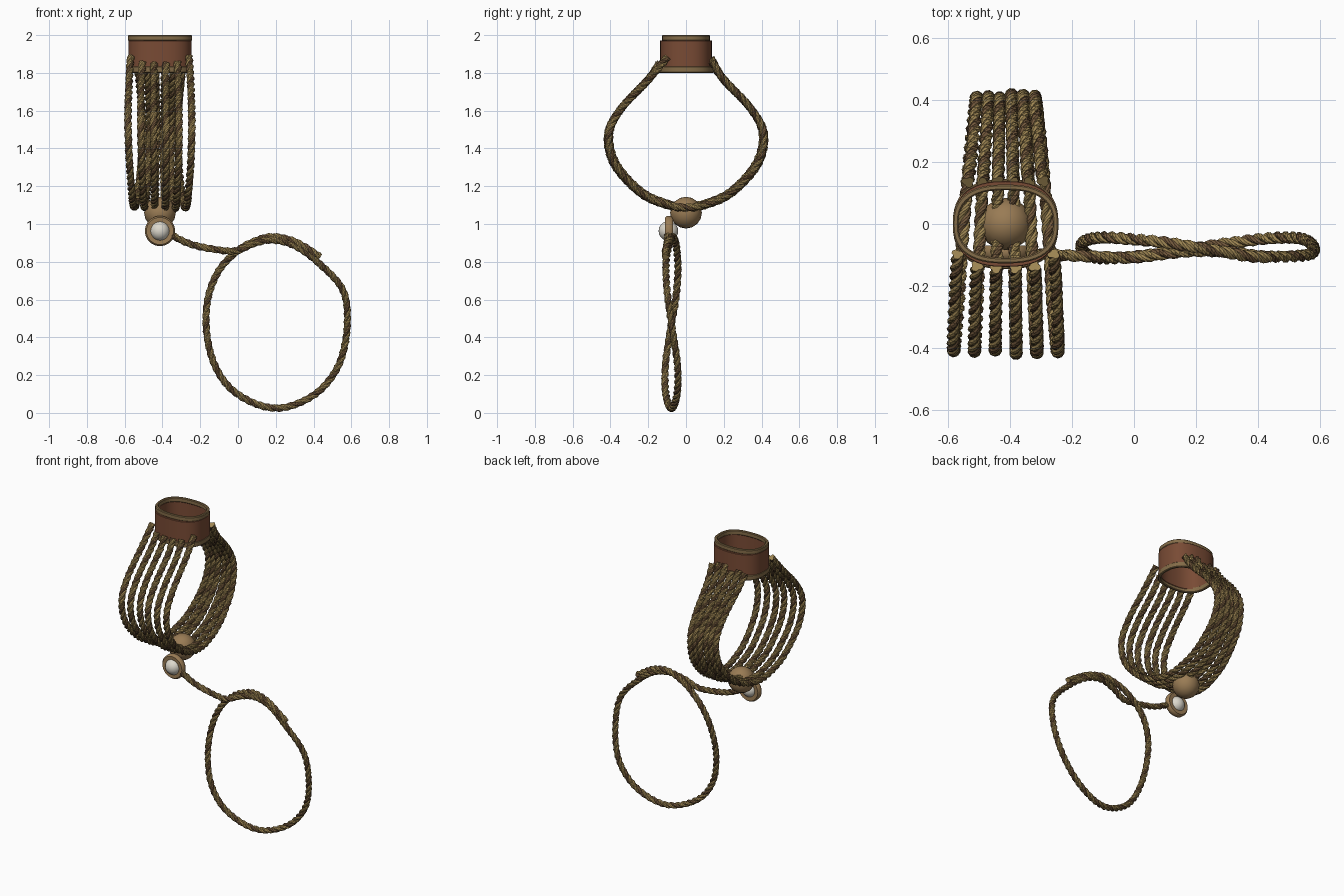
import bpy, bmesh, math, random
from mathutils import Vector

random.seed(4)
if "Cube" in bpy.data.objects:
    bpy.data.objects.remove(bpy.data.objects["Cube"])


def material(name, rgb):
    m = bpy.data.materials.new(name)
    m.use_nodes = True
    m.diffuse_color = (*rgb, 1)
    bsdf = next(n for n in m.node_tree.nodes if n.type == 'BSDF_PRINCIPLED')
    bsdf.inputs["Base Color"].default_value = (*rgb, 1)
    return m


GOLD = material("gold rope", (0.34, 0.235, 0.085))
UMBER = material("brown rope", (0.17, 0.098, 0.045))
LEATHER = material("brown leather", (0.19, 0.07, 0.035))
TRIM = material("olive trim", (0.23, 0.15, 0.065))
WOOD = material("tan wood", (0.32, 0.2, 0.09))
PEARL = material("pearl white", (0.72, 0.69, 0.61))
CX = -0.413


def finish(bm, name, mats, smooth=True):
    bmesh.ops.recalc_face_normals(bm, faces=bm.faces)
    me = bpy.data.meshes.new(name)
    bm.to_mesh(me)
    bm.free()
    ob = bpy.data.objects.new(name, me)
    bpy.context.collection.objects.link(ob)
    for m in mats:
        me.materials.append(m)
    if smooth:
        bpy.ops.object.select_all(action='DESELECT')
        bpy.context.view_layer.objects.active = ob
        ob.select_set(True)
        bpy.ops.object.shade_smooth_by_angle(angle=math.radians(40))
    return ob


def smooth_path(points, step):
    """Catmull-Rom curve through the points, resampled at an even step."""
    p = [Vector(q) for q in points]
    p = [2 * p[0] - p[1]] + p + [2 * p[-1] - p[-2]]
    dense = []
    for a, b, c, d in zip(p, p[1:], p[2:], p[3:]):
        for i in range(24):
            t = i / 24
            dense.append(0.5 * (2 * b + (c - a) * t + (2 * a - 5 * b + 4 * c - d) * t * t
                                + (3 * b - a - 3 * c + d) * t ** 3))
    dense.append(p[-2])
    out, gone = [dense[0]], 0
    for a, b in zip(dense, dense[1:]):
        gone += (b - a).length
        if gone >= step:
            out.append(b)
            gone = 0
    return out


def rope(name, points, radius=0.022, pitch=0.125):
    """Three twisted strands swept along a path."""
    step, strands, per = 0.011, 3, 4
    n = strands * per
    path = smooth_path(points, step)
    bm = bmesh.new()
    rings, side, turn = [], None, random.random() * 6
    for i, c in enumerate(path):
        tan = (path[min(i + 1, len(path) - 1)] - path[max(i - 1, 0)]).normalized()
        if side is None:
            side = tan.orthogonal()
        side = (side - tan * side.dot(tan)).normalized()
        up = tan.cross(side)
        if i:
            turn += math.tau * (c - path[i - 1]).length / pitch
        ring = []
        for k in range(n):
            lobe = abs(math.sin(math.pi * k / per))
            r = radius * (0.66 + 0.34 * lobe)
            a = math.tau * k / n + turn
            ring.append(bm.verts.new(c + r * (math.cos(a) * side + math.sin(a) * up)))
        rings.append(ring)
    for a, b in zip(rings, rings[1:]):
        for k in range(n):
            j = (k + 1) % n
            f = bm.faces.new((a[k], a[j], b[j], b[k]))
            f.material_index = 1 if k // per == 0 else 0
    bm.faces.new(rings[0])
    bm.faces.new(rings[-1])
    return finish(bm, name, [GOLD, UMBER], smooth=False)


def oval_ring(name, half_x, half_y, z0, z1, wall, mat, bevel=0.0):
    """Hollow rounded-oblong ring."""
    n, power = 48, 2 / 2.5
    bm = bmesh.new()
    section = [(0, z0 + bevel), (0, z1 - bevel), (bevel, z1), (wall - bevel, z1),
               (wall, z1 - bevel), (wall, z0 + bevel), (wall - bevel, z0), (bevel, z0)]
    loops = []
    for i in range(n):
        a = math.tau * i / n
        c, s = math.cos(a), math.sin(a)
        ex = math.copysign(abs(c) ** power, c)
        ey = math.copysign(abs(s) ** power, s)
        loops.append([bm.verts.new((CX + ex * (half_x - d), ey * (half_y - d), z))
                      for d, z in section])
    m = len(section)
    for i in range(n):
        a, b = loops[i], loops[(i + 1) % n]
        for k in range(m):
            j = (k + 1) % m
            bm.faces.new((a[k], a[j], b[j], b[k]))
    return finish(bm, name, [mat])


def ball(name, centre, radius, mat, segments=24):
    bm = bmesh.new()
    bmesh.ops.create_uvsphere(bm, u_segments=segments, v_segments=segments // 2, radius=radius)
    bmesh.ops.translate(bm, verts=bm.verts, vec=centre)
    return finish(bm, name, [mat])


# Leather collar with trims
oval_ring("leather_collar", 0.168, 0.138, 1.82, 1.972, 0.014, LEATHER, 0.002)
oval_ring("upper_trim", 0.17, 0.127, 1.97, 2.0, 0.018, TRIM, 0.004)
oval_ring("lower_trim", 0.17, 0.145, 1.8, 1.835, 0.018, TRIM, 0.004)

# Six cage ropes: side profile (y, z) and fan half-width at each point
profile = [(-0.2, 1.765, 0.162), (-0.34, 1.615, 0.168), (-0.408, 1.48, 0.168),
           (-0.375, 1.32, 0.162), (-0.24, 1.17, 0.15), (-0.1, 1.105, 0.142),
           (0.0, 1.09, 0.135), (0.1, 1.105, 0.127), (0.24, 1.17, 0.115),
           (0.375, 1.32, 0.1), (0.408, 1.48, 0.093), (0.34, 1.615, 0.098),
           (0.2, 1.765, 0.112)]
for i in range(6):
    f = i / 2.5 - 1
    wobble = random.uniform(-0.012, 0.018)
    grow = 1 + wobble
    end_y = 0.142 - 0.045 * f ** 4
    top = 1.85 + 0.035 * f ** 4
    points = [(CX + f * 0.155, -end_y, top)]
    points += [(CX + f * w, y * grow, z - wobble * 0.4) for y, z, w in profile]
    points += [(CX + f * 0.122, 0.132, 1.865 + wobble)]
    rope(f"cage_rope_{i + 1}", points)

# Wooden knob under the cage
ball("wooden_knob", (CX, 0, 1.06), 0.084, WOOD, 16)

# Pearl held in a wooden ring
ball("pearl", (CX, -0.093, 0.963), 0.052, PEARL)
bm = bmesh.new()
section = [(0.046, -0.018), (0.072, -0.02), (0.08, -0.01), (0.08, 0.01), (0.072, 0.02), (0.046, 0.018)]
edge = [bm.verts.new((CX + r, -0.09 + y, 0.963)) for r, y in section]
loop = [bm.edges.new((edge[k], edge[(k + 1) % 6])) for k in range(6)]
bmesh.ops.spin(bm, geom=edge + loop, cent=(CX, -0.09, 0.963), axis=(0, 1, 0),
               angle=math.tau, steps=32, use_merge=True)
bmesh.ops.remove_doubles(bm, verts=bm.verts, dist=0.0005)
finish(bm, "pearl_ring", [WOOD])

# Hanging loop: lead-in, once around, then a short overlapping tail
lead = [(-0.35, -0.095, 0.94), (-0.25, -0.1, 0.893), (-0.12, -0.105, 0.865),
        (-0.01, -0.108, 0.858), (0.08, -0.098, 0.895), (0.18, -0.088, 0.915),
        (0.3, -0.09, 0.885), (0.42, -0.105, 0.8), (0.555, -0.1, 0.65)]
around = [(0.578, 0.46), (0.54, 0.27), (0.45, 0.135), (0.33, 0.055), (0.2, 0.025), (0.07, 0.058),
          (-0.05, 0.14), (-0.13, 0.27), (-0.167, 0.44), (-0.158, 0.61), (-0.1, 0.755), (0.0, 0.86)]
for x, z in around:
    a = math.atan2(z - 0.47, x - 0.205)
    lead.append((x, -0.077 - 0.034 * math.sin(2 * a), z))
lead += [(0.09, -0.058, 0.91), (0.18, -0.072, 0.933), (0.28, -0.088, 0.915),
         (0.36, -0.103, 0.875), (0.435, -0.108, 0.825)]
rope("hanging_loop", lead, 0.021)
